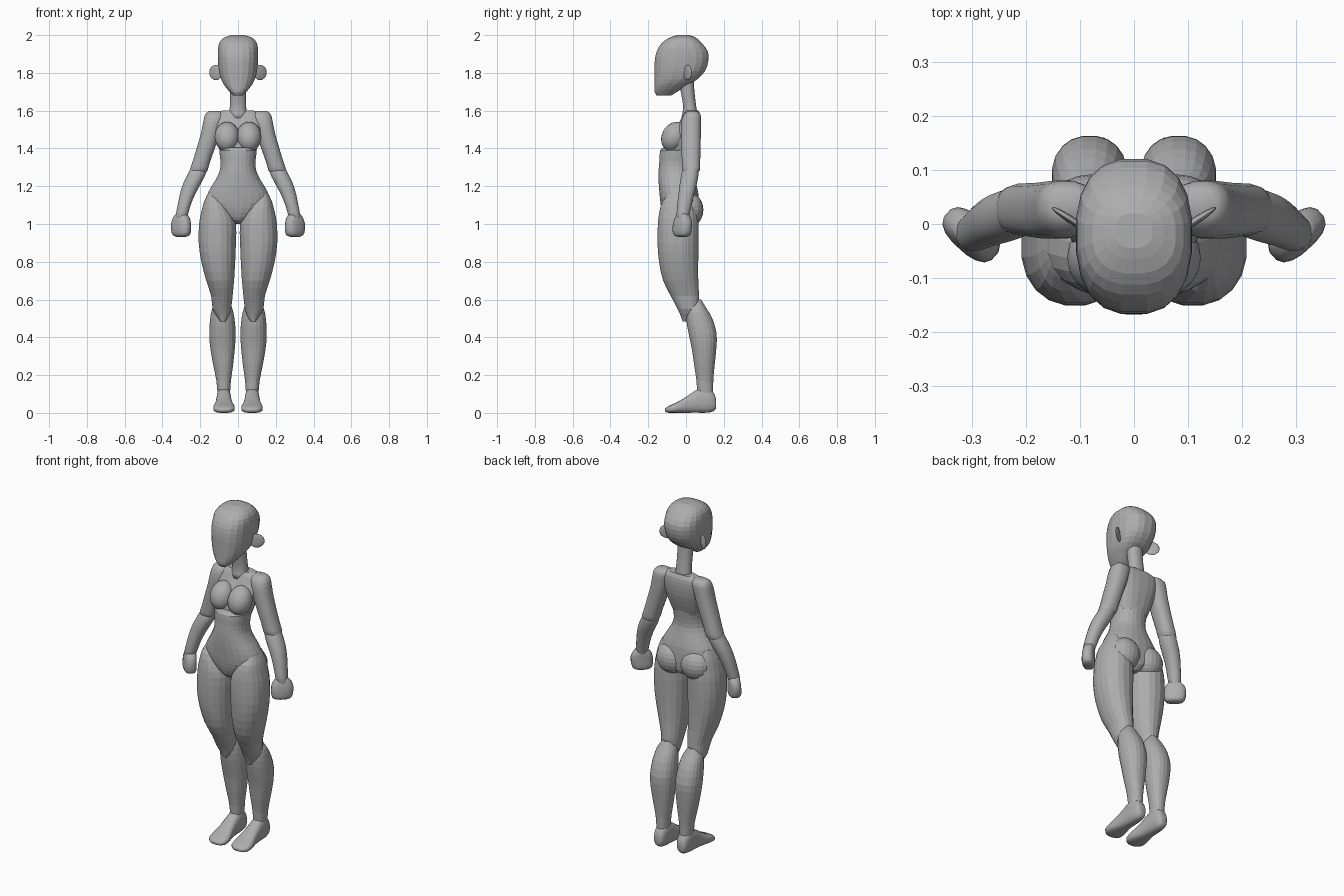
import bpy, bmesh, math
from mathutils import Matrix, Vector

grey = bpy.data.materials.new("mannequin grey")
grey.diffuse_color = (0.42, 0.42, 0.42, 1)


def finish(name, bm, smooth):
    bmesh.ops.recalc_face_normals(bm, faces=bm.faces)
    mesh = bpy.data.meshes.new(name)
    bm.to_mesh(mesh)
    bm.free()
    mesh.materials.append(grey)
    for f in mesh.polygons:
        f.use_smooth = smooth
    obj = bpy.data.objects.new(name, mesh)
    bpy.context.collection.objects.link(obj)


def spline(p0, p1, p2, p3, t):
    return [0.5 * (2 * b + (c - a) * t + (2 * a - 5 * b + 4 * c - d) * t * t
                   + (3 * b - a - 3 * c + d) * t ** 3)
            for a, b, c, d in zip(p0, p1, p2, p3)]


def loft(name, rings, side=1, axis="z", n=20, p=2.2, steps=2, turn=0, smooth=False):
    """Rings are (position, a0, a1, b0, b1): extents on the two cross axes."""
    last = len(rings) - 1
    fine = []
    for i in range(last):
        four = [rings[min(max(i + k, 0), last)] for k in (-1, 0, 1, 2)]
        fine += [spline(*four, s / steps) for s in range(steps)]
    fine.append(rings[-1])
    bm = bmesh.new()
    loops = []
    for t, a0, a1, b0, b1 in fine:
        loop = []
        for k in range(n):
            ang = 2 * math.pi * (k + 0.5) / n
            c, s = math.cos(ang), math.sin(ang)
            u = math.copysign(abs(c) ** (2 / p), c) * (a1 - a0) / 2
            v = math.copysign(abs(s) ** (2 / p), s) * (b1 - b0) / 2
            u, v = (u * math.cos(turn) - v * math.sin(turn) + (a0 + a1) / 2,
                    u * math.sin(turn) + v * math.cos(turn) + (b0 + b1) / 2)
            loop.append(bm.verts.new((side * u, v, t) if axis == "z" else (side * u, t, v)))
        loops.append(loop)
    for lo, hi in zip(loops, loops[1:]):
        for k in range(n):
            bm.faces.new((lo[k], lo[(k + 1) % n], hi[(k + 1) % n], hi[k]))
    bm.faces.new(loops[0])
    bm.faces.new(loops[-1])
    finish(name, bm, smooth)


def ball(name, centre, radii, side=1, rot=None, smooth=True):
    bm = bmesh.new()
    bmesh.ops.create_uvsphere(bm, u_segments=20, v_segments=12, radius=1)
    m = Matrix.Translation(centre) @ (rot or Matrix()) @ Matrix.Diagonal((*radii, 1))
    bm.transform(Matrix.Diagonal((side, 1, 1, 1)) @ m)
    finish(name, bm, smooth)


# Head and neck
loft("head", [(1.68, -.025, .025, -.155, -.08), (1.70, -.045, .045, -.167, -.045),
              (1.73, -.07, .07, -.168, 0), (1.765, -.09, .09, -.168, .06),
              (1.81, -.102, .102, -.168, .102), (1.86, -.107, .107, -.167, .119),
              (1.91, -.108, .108, -.158, .118), (1.955, -.102, .102, -.132, .088),
              (1.985, -.078, .078, -.092, .055), (2.0, -.035, .035, -.045, .02)], p=2.5)
loft("neck", [(1.56, -.05, .05, -.025, .065), (1.62, -.044, .044, -.015, .055),
              (1.70, -.043, .043, -.028, .045), (1.79, -.044, .044, -.04, .04)], smooth=True)

# Chest, waist with the raised front edge under the bust, and pelvis
loft("chest", [(1.36, -.09, .09, -.11, .04), (1.42, -.108, .108, -.10, .06),
               (1.48, -.122, .122, -.075, .075), (1.54, -.13, .13, -.035, .08),
               (1.58, -.125, .125, -.015, .076), (1.60, -.085, .085, 0, .065)], p=2.6)
loft("waist", [(1.405, -.085, .085, -.12, .045), (1.39, -.1, .1, -.138, .048),
               (1.33, -.093, .093, -.142, .04), (1.28, -.098, .098, -.146, .038),
               (1.23, -.122, .122, -.146, .05), (1.17, -.158, .158, -.142, .065),
               (1.11, -.168, .168, -.136, .07), (1.06, -.115, .115, -.127, .07),
               (1.02, -.05, .05, -.11, .06), (1.0, -.02, .02, -.08, .03)], n=24)

for side, tag in ((1, "right"), (-1, "left")):
    # Ear, bust and buttock
    ball("ear_" + tag, (.117, .008, 1.802), (.042, .007, .04), side,
         Matrix.Rotation(math.radians(33), 4, "Z") @ Matrix.Rotation(math.radians(-12), 4, "Y"))
    ball("bust_" + tag, (.058, -.062, 1.462), (.066, .066, .082), side,
         Matrix.Rotation(math.radians(-28), 4, "X"))
    ball("buttock_" + tag, (.078, .022, 1.075), (.088, .07, .088), side, smooth=False)

    # Arm
    loft("upper_arm_" + tag,
         [(1.597, .085, .155, .01, .06), (1.58, .07, .175, -.012, .078),
          (1.54, .078, .185, -.026, .081), (1.48, .095, .197, -.028, .08),
          (1.40, .122, .22, -.026, .077), (1.33, .147, .241, -.022, .076),
          (1.285, .16, .256, -.02, .074), (1.265, .175, .25, -.005, .06)],
         side, n=16, p=2.4, smooth=True)
    loft("forearm_" + tag,
         [(1.31, .175, .245, -.005, .06), (1.275, .167, .262, -.022, .068),
          (1.22, .192, .289, -.033, .06), (1.16, .225, .308, -.04, .045),
          (1.10, .25, .32, -.047, .03), (1.04, .267, .331, -.05, .016),
          (1.02, .275, .325, -.04, .01)], side, n=16, smooth=True)
    loft("hand_" + tag,
         [(1.055, .272, .328, -.04, .01), (1.03, .25, .35, -.048, .014),
          (1.0, .242, .362, -.052, .014), (.96, .243, .359, -.055, .013),
          (.94, .252, .348, -.05, .008), (.932, .275, .325, -.035, -.005)],
         side, n=16, p=2.6, turn=math.radians(42), smooth=True)

    # Leg
    loft("thigh_" + tag,
         [(1.17, .115, .155, -.08, .02), (1.12, .07, .18, -.125, .045),
          (1.06, .03, .196, -.143, .06), (1.0, .009, .207, -.15, .067),
          (.90, .01, .209, -.152, .067), (.80, .014, .195, -.144, .066),
          (.70, .02, .169, -.122, .066), (.62, .028, .143, -.082, .07),
          (.55, .036, .135, -.045, .07), (.51, .05, .112, -.027, .045),
          (.483, .068, .092, -.018, .01)], side)
    loft("calf_" + tag,
         [(.60, .06, .105, .035, .08), (.56, .032, .135, .005, .105),
          (.50, .018, .148, 0, .14), (.42, .012, .153, .013, .163),
          (.34, .016, .147, .03, .161), (.25, .026, .131, .043, .152),
          (.17, .037, .115, .055, .145), (.08, .043, .107, .06, .143)], side)
    loft("foot_" + tag,
         [(.16, .055, .095, .025, .07), (.146, .044, .105, .008, .108),
          (.11, .038, .112, 0, .135), (.06, .036, .114, 0, .125),
          (0, .03, .12, 0, .085), (-.05, .018, .131, 0, .056),
          (-.09, .021, .126, 0, .038), (-.112, .045, .10, .007, .024)],
         side, axis="y", n=16, p=2.7, smooth=True)
